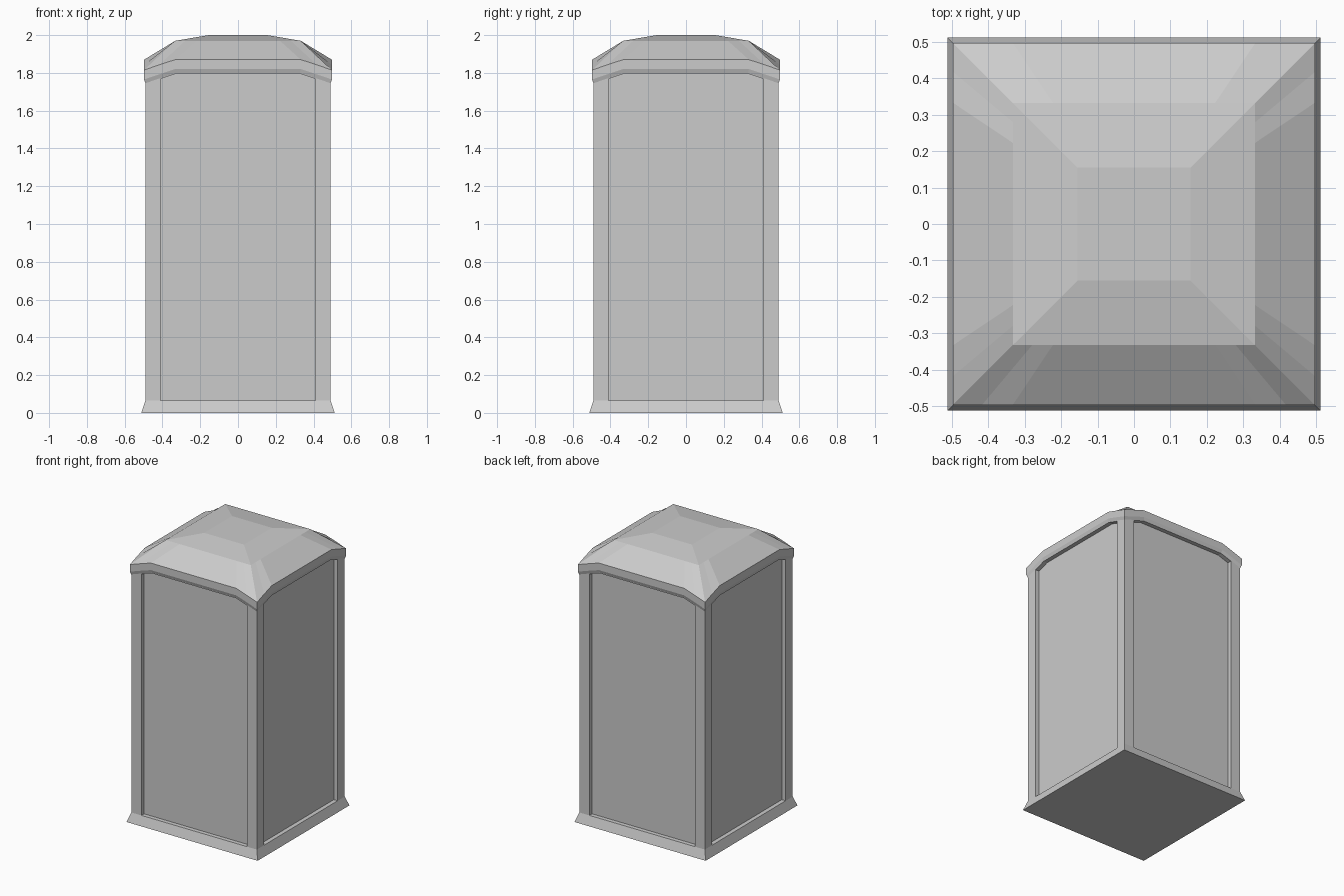
import bpy, bmesh
from mathutils import Matrix, Vector
from math import pi

if "Cube" in bpy.data.objects:
    bpy.data.objects.remove(bpy.data.objects["Cube"])

# Each side is split into 5 strips; edges droop towards the corners
STOPS = [(-1, 1), (-0.84, 0.5), (-0.67, 0), (0.67, 0), (0.84, 0.5)]
N = 5 * 4


def loft(rings, cap_top=False, cap_bottom=False):
    """Loft square rings given as (half width, mid height, corner droop)."""
    bm = bmesh.new()
    loops = []
    for half, z, droop in rings:
        loop = []
        for side in range(4):
            turn = Matrix.Rotation(side * pi / 2, 3, 'Z')
            for u, d in STOPS:
                loop.append(bm.verts.new(turn @ Vector((u * half, -half, z - d * droop))))
        loops.append(loop)
    grid = [[bm.faces.new((a[i], a[(i + 1) % N], b[(i + 1) % N], b[i])) for i in range(N)]
            for a, b in zip(loops, loops[1:])]
    if cap_top:
        bm.faces.new(loops[-1])
    if cap_bottom:
        bm.faces.new(loops[0][::-1])
    return bm, grid


def finish(bm, name):
    bm.normal_update()
    mesh = bpy.data.meshes.new(name)
    bm.to_mesh(mesh)
    bm.free()
    ob = bpy.data.objects.new(name, mesh)
    bpy.context.collection.objects.link(ob)
    return ob


# Flared base skirt with floor
bm, _ = loft([(0.512, 0, 0), (0.49, 0.065, 0)], cap_bottom=True)
finish(bm, "base_skirt")

# Walls with a recessed panel on each side
bm, grid = loft([(0.49, 0.065, 0), (0.49, 1.795, 0.055), (0.49, 1.80, 0.055)])
for side in range(4):
    old = grid[0][side * 5 + 1:side * 5 + 4]
    inward = Matrix.Rotation(side * pi / 2, 3, 'Z') @ Vector((0, 0.03, 0))
    new = bmesh.ops.extrude_face_region(bm, geom=old)["geom"]
    moved = [g for g in new if isinstance(g, bmesh.types.BMVert)]
    bmesh.ops.translate(bm, verts=moved, vec=inward)
    left = [f for f in old if f.is_valid]
    if left:
        bmesh.ops.delete(bm, geom=left, context='FACES_ONLY')
finish(bm, "panelled_walls")

# Roof: rim band, steep slope, shallow slope and flat top
bm, _ = loft([(0.49, 1.80, 0.055), (0.497, 1.82, 0.055), (0.497, 1.87, 0.055),
              (0.332, 1.97, 0), (0.155, 2.0, 0)], cap_top=True)
finish(bm, "domed_roof")
